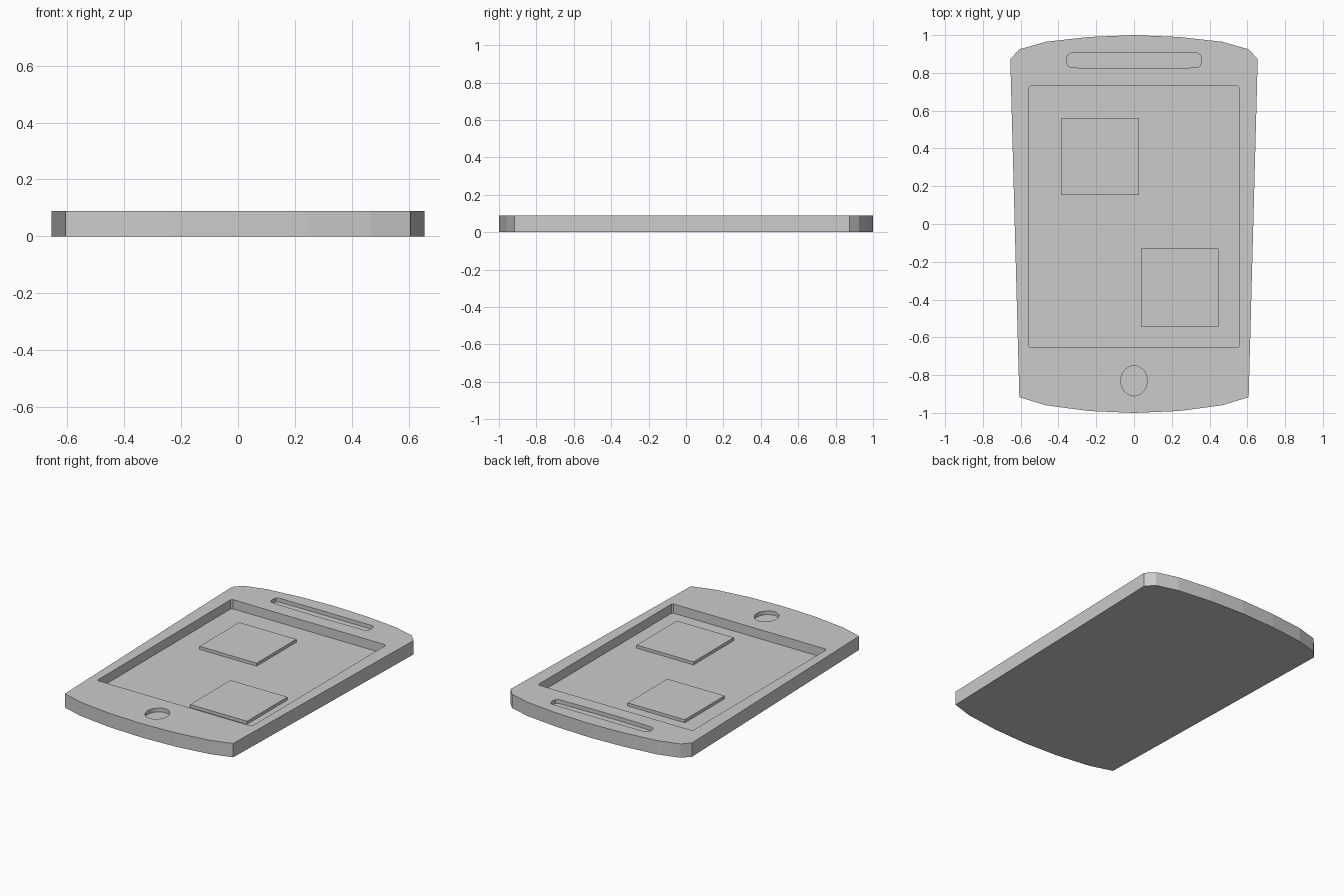
import bpy, bmesh, math

if "Cube" in bpy.data.objects:
    bpy.data.objects.remove(bpy.data.objects["Cube"])


def prism(name, outline, z0, z1):
    """Extrude a counter-clockwise outline between two heights."""
    bm = bmesh.new()
    face = bm.faces.new([bm.verts.new((x, y, z0)) for x, y in outline])
    ext = bmesh.ops.extrude_face_region(bm, geom=[face])
    verts = [v for v in ext["geom"] if isinstance(v, bmesh.types.BMVert)]
    bmesh.ops.translate(bm, verts=verts, vec=(0, 0, z1 - z0))
    bmesh.ops.recalc_face_normals(bm, faces=bm.faces)
    mesh = bpy.data.meshes.new(name)
    bm.to_mesh(mesh)
    bm.free()
    obj = bpy.data.objects.new(name, mesh)
    bpy.context.collection.objects.link(obj)
    return obj


def mirrored(half):
    """Right half outline, bottom to top, completed across x = 0."""
    return half + [(-x, y) for x, y in reversed(half) if x > 0]


def rect(x0, x1, y0, y1):
    return [(x0, y0), (x1, y0), (x1, y1), (x0, y1)]


def carve(body, name, outline, floor):
    """Cut a pocket into the body down to the floor height."""
    cutter = prism(name, outline, floor, TOP + 0.05)
    cutter.hide_render = True
    mod = body.modifiers.new(name, 'BOOLEAN')
    mod.operation = 'DIFFERENCE'
    mod.solver = 'EXACT'
    mod.object = cutter
    bpy.context.view_layer.objects.active = body
    bpy.ops.object.modifier_apply(modifier=name)
    bpy.data.objects.remove(cutter)


TOP = 0.09
FLOOR = 0.03

# Tapered handset body with bowed ends
body = prism("handset_body", mirrored([
    (0, -1), (0.24, -0.99), (0.465, -0.96), (0.607, -0.917),
    (0.655, 0.873), (0.607, 0.925), (0.465, 0.965), (0.24, 0.99), (0, 1)]), 0, TOP)

# Screen recess with slightly softened corners
r = 0.01
carve(body, "screen_cutter", mirrored([
    (0.558 - r, -0.655), (0.558, -0.655 + r),
    (0.558, 0.73 - r), (0.558 - r, 0.73)]), FLOOR)

# Speaker slot
carve(body, "speaker_cutter", mirrored([
    (0.1, 0.823), (0.335, 0.828), (0.352, 0.84), (0.358, 0.865),
    (0.352, 0.893), (0.335, 0.904), (0.1, 0.905)]), 0.065)

# Oval home button pocket
carve(body, "button_cutter", [
    (0.07 * math.cos(a), -0.83 + 0.08 * math.sin(a))
    for a in (math.tau * i / 24 for i in range(24))], 0.065)

# Raised square tiles on the screen
prism("upper_tile", rect(-0.385, 0.027, 0.153, 0.562), FLOOR, 0.05)
prism("lower_tile", rect(0.037, 0.447, -0.545, -0.13), FLOOR, 0.05)
